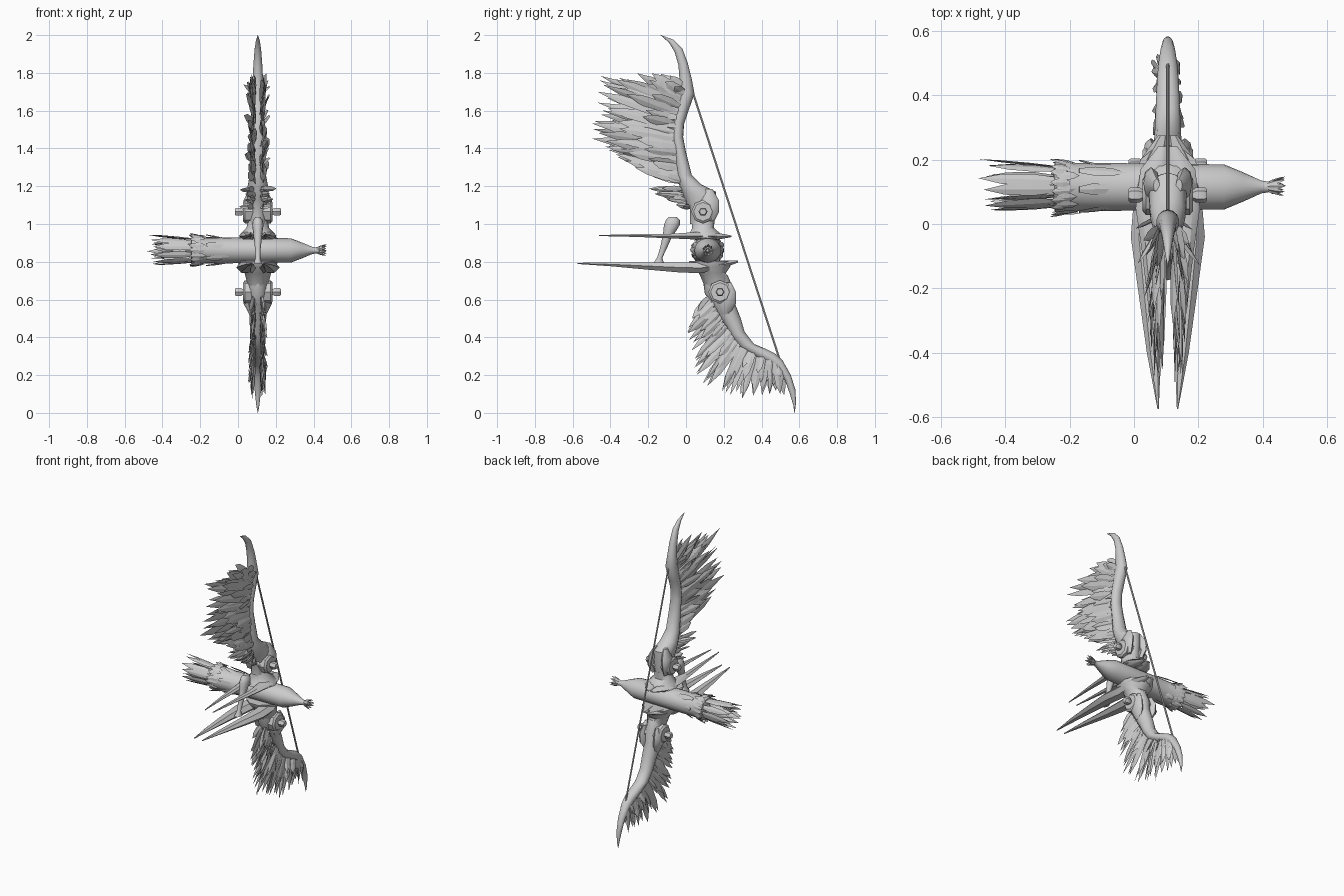
import bpy, bmesh, math, random
from mathutils import Vector as V

random.seed(4)
CX = 0.105                      # bow plane
grey = bpy.data.materials.new("plain grey")
grey.diffuse_color = (0.6, 0.6, 0.6, 1)


def loft(bm, rings, n=12):
    """Skin closed elliptical rings given as (centre, half axis, half axis)."""
    rows = []
    for c, u, v in rings:
        rows.append([bm.verts.new(V(c) + V(u) * math.cos(2 * math.pi * i / n)
                                  + V(v) * math.sin(2 * math.pi * i / n)) for i in range(n)])
    for a, b in zip(rows, rows[1:]):
        for i in range(n):
            j = (i + 1) % n
            bm.faces.new((a[i], a[j], b[j], b[i]))
    bm.faces.new(rows[0][::-1])
    bm.faces.new(rows[-1])


def finish(name, bm, smooth=True):
    bmesh.ops.remove_doubles(bm, verts=bm.verts, dist=0.0003)
    bmesh.ops.recalc_face_normals(bm, faces=bm.faces)
    me = bpy.data.meshes.new(name)
    bm.to_mesh(me)
    bm.free()
    me.materials.append(grey)
    ob = bpy.data.objects.new(name, me)
    bpy.context.collection.objects.link(ob)
    if smooth:
        bpy.ops.object.select_all(action='DESELECT')
        ob.select_set(True)
        bpy.context.view_layer.objects.active = ob
        bpy.ops.object.shade_smooth_by_angle(angle=math.radians(40))
    return ob


def along(pts, t):
    f = min(max(t, 0), 0.9999) * (len(pts) - 1)
    i = int(f)
    return V(pts[i]).lerp(V(pts[i + 1]), f - i)


def feather(bm, root, tip, w, normal, thick=0.005):
    root, tip = V(root), V(tip)
    side = (tip - root).cross(V(normal)).normalized()
    up = side.cross(tip - root).normalized()
    loft(bm, [(root.lerp(tip, t), side * w * k, up * thick * k)
              for t, k in ((0, .5), (.35, 1), (.72, .8), (1, .01))], 4)


def limb(name, sections):
    """Sections are (inner y, z, outer y, z, half width in x)."""
    bm = bmesh.new()
    rings = []
    for y1, z1, y2, z2, h in sections:
        a, b = V((CX, y1, z1)), V((CX, y2, z2))
        rings.append(((a + b) / 2, (b - a) / 2, (h, 0, 0)))
    loft(bm, rings, 14)
    finish(name, bm)


# Curved limbs ending in horn tips
limb("upper_limb", [
    (.02, 1.0, .15, 1.0, .045), (.02, 1.08, .16, 1.1, .055), (-.01, 1.13, .16, 1.17, .06),
    (-.03, 1.19, .08, 1.21, .055), (-.05, 1.25, .03, 1.26, .045), (-.06, 1.36, .0, 1.38, .04),
    (-.075, 1.46, -.015, 1.46, .037), (-.07, 1.54, -.01, 1.53, .036), (-.05, 1.62, .01, 1.59, .036),
    (-.035, 1.70, .045, 1.69, .036), (-.035, 1.77, .03, 1.77, .028), (-.04, 1.84, .01, 1.85, .024),
    (-.06, 1.91, -.02, 1.93, .018), (-.09, 1.96, -.065, 1.975, .011), (-.135, 2.0, -.133, 2.0, .001)])
limb("lower_limb", [
    (.09, .70, .22, .73, .05), (.1, .63, .25, .66, .055), (.14, .57, .255, .59, .05),
    (.19, .49, .29, .5, .045), (.235, .41, .31, .43, .042), (.28, .35, .36, .365, .04),
    (.35, .305, .42, .34, .037), (.43, .265, .47, .315, .034), (.48, .235, .51, .28, .03),
    (.525, .17, .555, .2, .023), (.55, .1, .58, .12, .016), (.568, .04, .582, .05, .009),
    (.574, 0, .576, 0, .001)])

# Flared grip sockets
bm = bmesh.new()
loft(bm, [((CX, y, z), (h, 0, 0), (0, d, 0)) for z, y, h, d in
          ((.925, .1, .10, .10), (.95, .1, .09, .085), (.98, .09, .06, .06), (1.03, .09, .05, .065))], 10)
finish("upper_grip_socket", bm)
bm = bmesh.new()
loft(bm, [((CX, y, z), (h, 0, 0), (0, d, 0)) for z, y, h, d in
          ((.805, .13, .105, .12), (.775, .13, .10, .11), (.74, .14, .07, .075), (.66, .17, .05, .07))], 10)
finish("lower_grip_socket", bm)


# Pairs of long pointed blades with plates behind them
def blades(name, rows):
    bm = bmesh.new()
    for s in (-1, 1):
        loft(bm, [((CX + s * x, y, (zt + zb) / 2), (h, 0, 0), (0, 0, (zt - zb) / 2))
                  for y, x, h, zt, zb in rows], 6)
    finish(name, bm)


blades("lower_blades", [(-.575, .03, .002, .795, .788), (-.4, .043, .022, .798, .775),
                        (-.2, .057, .036, .80, .755), (-.04, .065, .05, .80, .74),
                        (.08, .055, .05, .80, .735), (.2, .04, .045, .81, .765),
                        (.275, .015, .015, .808, .795)])
blades("upper_blades", [(-.46, .03, .002, .942, .936), (-.25, .045, .016, .948, .93),
                        (-.08, .055, .026, .95, .922), (.05, .055, .045, .96, .915),
                        (.17, .04, .045, .955, .915), (.24, .015, .015, .94, .93)])

# Arrow rest with a rounded head
bm = bmesh.new()
loft(bm, [((CX, y, z), (r, 0, 0), (0, d, 0)) for y, z, r, d in
          ((-.145, .79, .022, .03), (-.14, .82, .013, .014), (-.12, .87, .015, .018),
           (-.1, .93, .022, .025), (-.085, .965, .026, .034), (-.075, .995, .03, .042),
           (-.07, 1.02, .026, .037), (-.07, 1.038, .012, .02))], 12)
finish("arrow_rest", bm)

# Hubs, pegs and cheek shells at each limb joint
for name, y, z in (("upper", .09, 1.065), ("lower", .18, .64)):
    bm = bmesh.new()
    loft(bm, [((CX + x, y, z), (0, r, 0), (0, 0, r)) for x, r in
              ((-.078, .05), (-.068, .062), (.068, .062), (.078, .05))], 8)
    finish(name + "_hub", bm)
    bm = bmesh.new()
    loft(bm, [((CX + x, y, z), (0, r, 0), (0, 0, r)) for x, r in
              ((-.122, .018), (-.115, .024), (-.088, .024), (-.075, .014),
               (.075, .014), (.088, .024), (.115, .024), (.122, .018))], 6)
    finish(name + "_peg", bm)
    bm = bmesh.new()
    k = 1 if name == "upper" else -1
    for s in (-1, 1):
        loft(bm, [((CX + s * x, y + dy, z + k * dz), (h, 0, 0), (0, d, 0)) for x, dy, dz, h, d in
                  ((.045, .04, -.05, .01, .02), (.055, .04, 0, .022, .045),
                   (.05, .035, .06, .026, .05), (.035, .03, .12, .01, .02))], 8)
    finish(name + "_cheek_shell", bm)

# Bowstring
bm = bmesh.new()
loft(bm, [((CX, y, z), (.005, 0, 0), (0, .006, .002)) for y, z in ((.035, 1.7), (.5, .27))], 6)
finish("bowstring", bm)


# Layered feathers on both faces of each limb
def plume(name, roots, tips, layers):
    bm = bmesh.new()
    for s in (-1, 1):
        for count, length, width, flare in layers:
            for i in range(count):
                t = (i + random.uniform(.1, .9)) / count
                r, p = along(roots, t), along(tips, t)
                p = r.lerp(p, length * random.uniform(.84, 1.02))
                feather(bm, (CX + s * random.uniform(.012, .028), r.x, r.y),
                        (CX + s * flare * random.uniform(.4, 1.2), p.x, p.y),
                        width * random.uniform(.8, 1.2), (1, random.uniform(-.5, .5), random.uniform(-.5, .5)))
    finish(name, bm, False)


plume("upper_feathers",
      [(-.01, 1.21), (-.04, 1.29), (-.05, 1.38), (-.055, 1.46), (-.05, 1.54), (-.04, 1.6), (-.02, 1.66), (-.01, 1.7)],
      [(-.24, 1.28), (-.37, 1.36), (-.48, 1.43), (-.55, 1.54), (-.46, 1.65), (-.47, 1.78), (-.28, 1.8), (-.07, 1.79)],
      [(17, 1, .028, .04), (13, .72, .03, .055), (12, .45, .026, .065)])
plume("upper_joint_feathers", [(.03, 1.08), (-.01, 1.14), (-.02, 1.2)],
      [(-.03, 1.09), (-.15, 1.15), (-.23, 1.2)], [(5, 1, .014, .07), (4, .6, .016, .085)])
plume("lower_feathers",
      [(.13, .62), (.16, .55), (.2, .48), (.25, .41), (.3, .36), (.37, .33), (.44, .29), (.49, .26)],
      [(.03, .5), (.0, .41), (.035, .31), (.03, .18), (.18, .12), (.3, .06), (.42, .1), (.53, .09)],
      [(20, 1, .02, .035), (15, .72, .022, .045), (12, .45, .02, .05)])

# Quiver: barrel, cone and neck on the x axis
QY, QZ = .115, .86
bm = bmesh.new()
loft(bm, [((x, QY, QZ), (0, r, 0), (0, 0, r * .92)) for x, r in
          ((-.25, .06), (-.245, .078), (-.2, .08), (-.185, .075), (-.05, .074), (.1, .072), (.28, .07),
           (.34, .045), (.395, .02), (.42, .016), (.43, .022), (.44, .012))], 20)
finish("quiver_body", bm)


def spikes(name, count, x0, r0, x1, r1, w, jitter=.15):
    bm = bmesh.new()
    for i in range(count):
        a = 2 * math.pi * (i + random.uniform(-.2, .2)) / count
        d = V((0, math.cos(a), math.sin(a)))
        k = 1 - random.uniform(0, jitter)
        feather(bm, V((x0, QY, QZ)) + d * r0, V((x0 + (x1 - x0) * k, QY, QZ)) + d * r1 * k, w, d, .004)
    finish(name, bm, False)


# Jagged collar, side scales, arrow fletchings and end tassel
spikes("collar_left", 18, -.2, .078, -.262, .095, .014)
spikes("collar_right", 16, -.24, .085, -.165, .088, .015, .3)
spikes("quiver_scales", 7, -.17, .083, -.02, .074, .018, .3)
spikes("arrow_fletchings", 11, -.23, .062, -.485, .088, .02)
spikes("inner_fletchings", 7, -.23, .03, -.47, .045, .018)
spikes("end_tassel", 9, .415, .014, .48, .038, .008, .3)
spikes("inner_tassel", 5, .42, .008, .47, .012, .008, .2)
